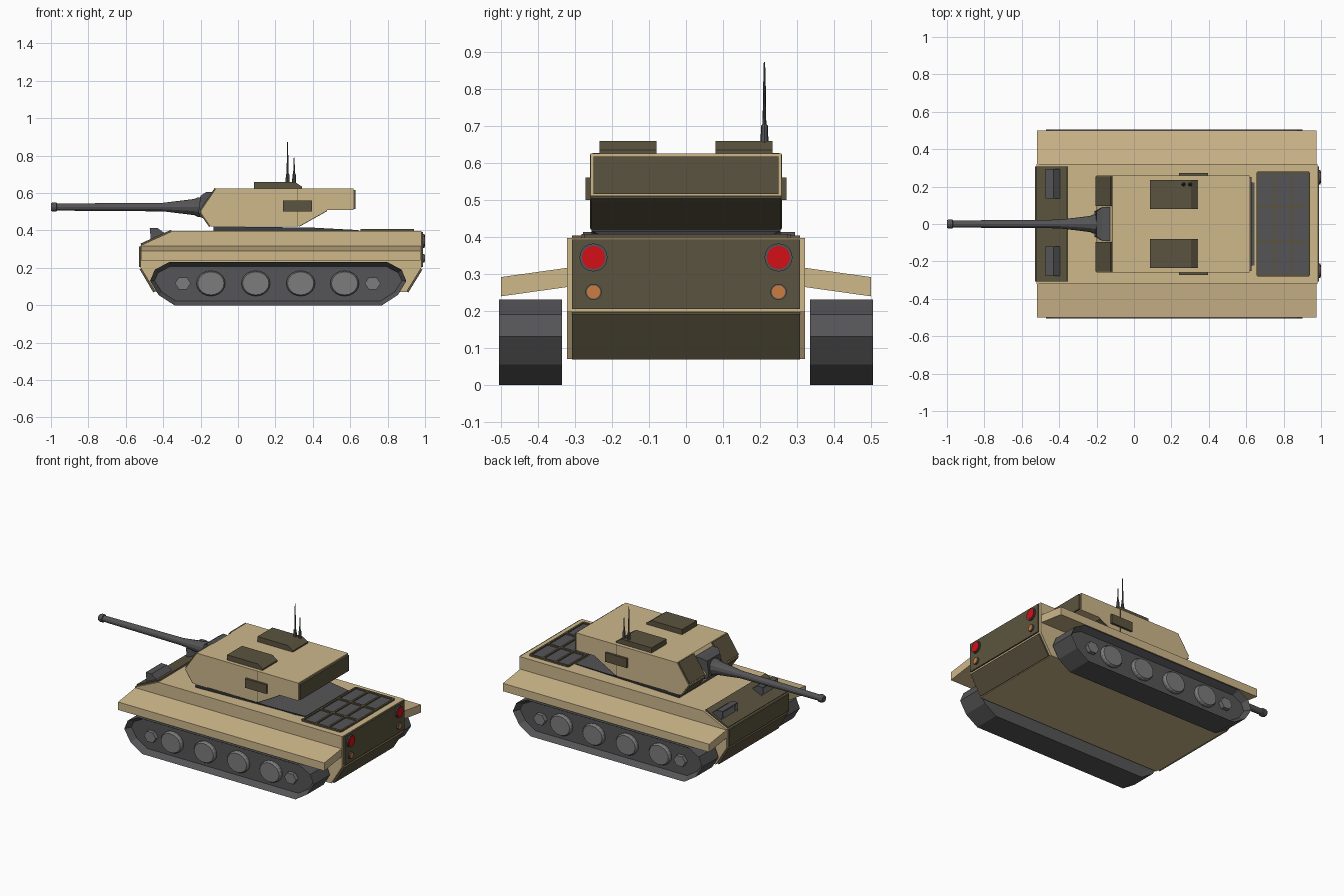
import bpy, bmesh, math
from mathutils import Vector, Matrix

if "Cube" in bpy.data.objects:
    bpy.data.objects.remove(bpy.data.objects["Cube"])


def mat(name, rgb):
    m = bpy.data.materials.new(name)
    m.diffuse_color = (*rgb, 1)
    m.use_nodes = True
    m.node_tree.nodes["Principled BSDF"].inputs["Base Color"].default_value = m.diffuse_color
    return m


TAN = mat("tan", (0.62, 0.48, 0.26))
OLIVE = mat("olive", (0.105, 0.088, 0.05))
GREY = mat("dark_grey", (0.09, 0.09, 0.095))
WHEEL = mat("wheel_grey", (0.2, 0.2, 0.2))
RED = mat("red", (0.65, 0.005, 0.008))
ORANGE = mat("orange", (0.6, 0.2, 0.05))


def finish(bm, name, material):
    bmesh.ops.recalc_face_normals(bm, faces=bm.faces)
    me = bpy.data.meshes.new(name)
    bm.to_mesh(me)
    bm.free()
    me.materials.append(material)
    ob = bpy.data.objects.new(name, me)
    bpy.context.collection.objects.link(ob)
    return ob


def prism_bm(pts, y0, y1):
    """Side profile (x, z) extruded from y0 to y1; returns bmesh and its y1 face."""
    bm = bmesh.new()
    a = [bm.verts.new((x, y0, z)) for x, z in pts]
    b = [bm.verts.new((x, y1, z)) for x, z in pts]
    bm.faces.new(a)
    cap = bm.faces.new(b)
    n = len(pts)
    for i in range(n):
        j = (i + 1) % n
        bm.faces.new((a[i], a[j], b[j], b[i]))
    return bm, cap


def prism(name, pts, y0, y1, material):
    return finish(prism_bm(pts, y0, y1)[0], name, material)


def box(name, x0, x1, y0, y1, z0, z1, material):
    return prism(name, [(x0, z0), (x1, z0), (x1, z1), (x0, z1)], y0, y1, material)


def plate(name, p0, p1, y0, y1, material, t=0.009):
    """Thin armour plate standing on the profile edge p0-p1 (left side is outward)."""
    d = Vector((p1[0] - p0[0], p1[1] - p0[1])).normalized()
    n = Vector((-d.y, d.x)) * t
    a, b = Vector(p0) - n * 0.3, Vector(p1) - n * 0.3
    return prism(name, [a, b, Vector(p1) + n, Vector(p0) + n], y0, y1, material)


def lathe(name, pts, sides, origin, axis, material, scale=(1, 1, 1)):
    """Revolve (distance along axis, radius) points around an axis."""
    bm = bmesh.new()
    rings = []
    for h, r in pts:
        rings.append([bm.verts.new((r * math.cos(2 * math.pi * i / sides),
                                    r * math.sin(2 * math.pi * i / sides), h))
                      for i in range(sides)])
    for a, b in zip(rings, rings[1:]):
        for i in range(sides):
            j = (i + 1) % sides
            bm.faces.new((a[i], a[j], b[j], b[i]))
    bm.faces.new(rings[0])
    bm.faces.new(rings[-1])
    rot = Vector(axis).to_track_quat('Z', 'Y').to_matrix().to_4x4()
    m = Matrix.Translation(origin) @ Matrix.Diagonal((*scale, 1)) @ rot
    bmesh.ops.transform(bm, matrix=m, verts=bm.verts)
    return finish(bm, name, material)


def taper(ob, xlim, factor):
    """Narrow in y every vertex for which xlim(x) holds."""
    for v in ob.data.vertices:
        if xlim(v.co.x):
            v.co.y *= factor


# Hull with armour plates
prism("hull", [(-0.52, 0.20), (-0.52, 0.32), (-0.35, 0.397), (0.98, 0.397),
               (0.98, 0.20), (0.90, 0.07), (-0.44, 0.07)], -0.322, 0.322, TAN)
plate("front_lower_plate", (-0.445, 0.073), (-0.518, 0.197), -0.308, 0.308, OLIVE)
plate("front_plate", (-0.52, 0.205), (-0.52, 0.315), -0.308, 0.308, OLIVE)
plate("front_slope_plate", (-0.517, 0.322), (-0.355, 0.395), -0.308, 0.308, OLIVE)
plate("rear_plate", (0.98, 0.392), (0.98, 0.205), -0.308, 0.308, OLIVE)
plate("rear_lower_plate", (0.978, 0.195), (0.903, 0.073), -0.308, 0.308, OLIVE)

# Tracks, wheels and fenders on both sides
outline = [(-0.34, 0), (0.77, 0), (0.855, 0.055), (0.9, 0.13), (0.875, 0.19), (0.80, 0.23),
           (-0.37, 0.23), (-0.445, 0.19), (-0.47, 0.13), (-0.425, 0.055)]
for s, side in ((-1, "right"), (1, "left")):
    bm, cap = prism_bm(outline, s * 0.335, s * 0.505)
    bmesh.ops.recalc_face_normals(bm, faces=bm.faces)
    bmesh.ops.inset_region(bm, faces=[cap], thickness=0.024)
    for v in cap.verts:
        v.co.y -= s * 0.04
    finish(bm, side + "_track", GREY)
    for i, x in enumerate((-0.145, 0.095, 0.335, 0.57)):
        lathe(f"{side}_wheel_{i}", [(0.42, 0.077), (0.48, 0.077), (0.49, 0.07)], 20,
              (x, 0, 0.117), (0, s, 0), WHEEL, (1, 1, 0.88))
    for i, x in enumerate((-0.295, 0.72)):
        lathe(f"{side}_end_wheel_{i}", [(0.42, 0.042), (0.49, 0.042)], 6,
              (x, 0, 0.117), (0, s, 0), WHEEL, (1, 1, 0.9))
    fender = box(side + "_fender", -0.518, 0.975, s * 0.315, s * 0.5, 0.265, 0.317, TAN)
    for v in fender.data.vertices:
        if abs(v.co.y) > 0.4:
            v.co.z -= 0.026

# Turret with plates
taper(prism("turret_base", [(-0.13, 0.39), (0.645, 0.39), (0.645, 0.402), (0.40, 0.415),
                            (-0.13, 0.422)], -0.255, 0.255, GREY), lambda x: x > 0.6, 0.87)
prism("turret", [(-0.145, 0.42), (-0.20, 0.50), (-0.115, 0.625), (0.617, 0.625),
                 (0.617, 0.51), (0.48, 0.51), (0.32, 0.42)], -0.258, 0.258, TAN)
plate("bustle_rear_plate", (0.617, 0.617), (0.617, 0.516), -0.25, 0.25, OLIVE, 0.012)
plate("bustle_slope_plate", (0.475, 0.507), (0.325, 0.423), -0.257, 0.257, OLIVE, 0.004)
for s, side in ((-1, "right"), (1, "left")):
    plate(side + "_turret_front_plate", (-0.198, 0.503), (-0.117, 0.622),
          s * 0.095, s * 0.253, OLIVE)
    plate(side + "_turret_chin_plate", (-0.147, 0.424), (-0.198, 0.497),
          s * 0.095, s * 0.253, OLIVE)
    box(side + "_turret_box", 0.24, 0.395, s * 0.25, s * 0.272, 0.50, 0.56, OLIVE)
    box(side + "_turret_seam", 0.318, 0.322, s * 0.25, s * 0.2595, 0.422, 0.623, OLIVE)
    prism(side + "_hatch", [(0.085, 0.62), (0.342, 0.62), (0.342, 0.634), (0.305, 0.659),
                            (0.085, 0.659)], s * 0.08, s * 0.234, OLIVE)

# Gun
taper(prism("mantlet", [(-0.11, 0.605), (-0.17, 0.605), (-0.20, 0.585), (-0.212, 0.50),
                        (-0.20, 0.47), (-0.13, 0.45)], -0.09, 0.09, GREY),
      lambda x: x < -0.18, 0.75)
lathe("gun_barrel", [(0.15, 0.055), (0.215, 0.052), (0.235, 0.043), (0.40, 0.023),
                     (0.968, 0.019), (0.97, 0.025), (0.99, 0.025), (1.0, 0.02)],
      12, (0, 0, 0.525), (-1, 0, 0), GREY)

# Antennas
for name, x, mid, top in (("tall_antenna", 0.265, 0.79, 0.872),
                          ("short_antenna", 0.30, 0.74, 0.79)):
    lathe(name, [(0.655, 0.011), (0.70, 0.009), (0.705, 0.005), (mid, 0.004),
                 (top, 0.0018)], 8, (x, 0.212, 0), (0, 0, 1), GREY)

# Engine grille
xs, ys = (0.66, 0.752, 0.844, 0.936), (-0.275, -0.0917, 0.0917, 0.275)
box("grille_bed", xs[0], xs[3], ys[0], ys[3], 0.38, 0.399, GREY)
for i, x in enumerate(xs):
    box(f"grille_cross_bar_{i}", x - 0.006, x + 0.006, ys[0], ys[3], 0.39, 0.407, OLIVE)
for i, y in enumerate(ys):
    box(f"grille_long_bar_{i}", xs[0], xs[3], y - 0.007, y + 0.007, 0.39, 0.407, OLIVE)

# Headlights with recessed lenses
for side, y in (("left", 0.215), ("right", -0.20)):
    bm, _ = prism_bm([(-0.465, 0.34), (-0.472, 0.413), (-0.43, 0.413), (-0.392, 0.385),
                      (-0.392, 0.37)], y - 0.079, y + 0.079)
    bmesh.ops.recalc_face_normals(bm, faces=bm.faces)
    front = min(bm.faces, key=lambda f: f.calc_center_median().x)
    bmesh.ops.inset_region(bm, faces=[front], thickness=0.012)
    for v in front.verts:
        v.co.x += 0.012
    finish(bm, side + "_headlight", GREY)
    box(side + "_headlight_lens", -0.462, -0.45, y - 0.06, y + 0.06, 0.358, 0.398, WHEEL)

# Rear lights
for s, side in ((-1, "right"), (1, "left")):
    for kind, z, r, m in (("tail_light", 0.344, 0.031, RED),
                          ("turn_light", 0.251, 0.018, ORANGE)):
        o = (0.98, s * 0.25, z)
        lathe(f"{side}_{kind}_ring", [(0.0, r * 1.22), (0.017, r * 1.22)], 20, o, (1, 0, 0), GREY)
        lathe(f"{side}_{kind}", [(0.0, r), (0.02, r)], 20, o, (1, 0, 0), m)
